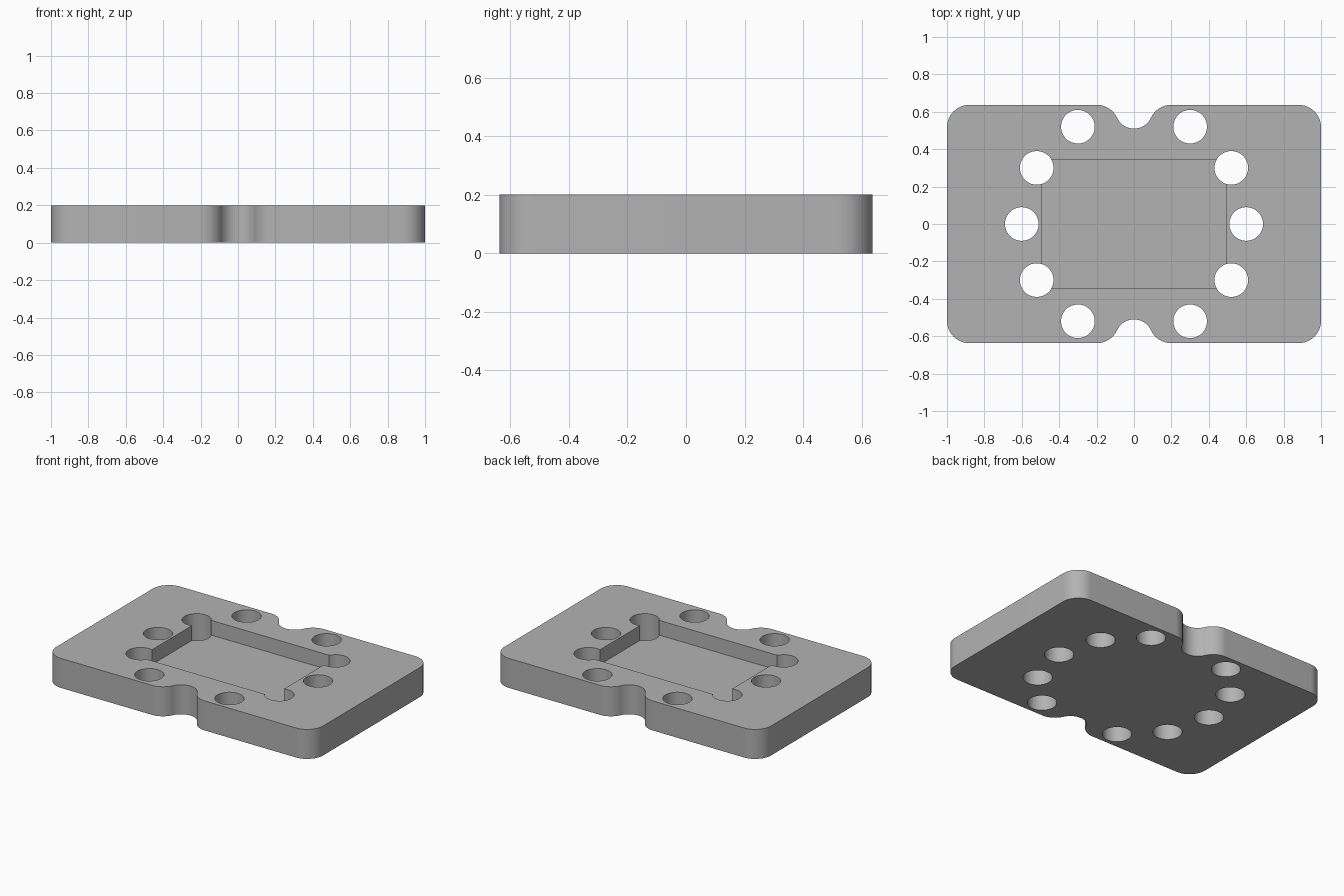
import bpy, bmesh, math

cube = bpy.data.objects.get("Cube")
if cube:
    bpy.data.objects.remove(cube, do_unlink=True)

HALF_X, HALF_Y, HEIGHT = 1.0, 0.637, 0.2
CORNER = 0.12                      # corner and notch fillet radius
NOTCH_R, NOTCH_Y = 0.1, 0.61       # notch circle
HOLE_R = 0.09
POCKET_X, POCKET_Y, POCKET_FLOOR = 0.495, 0.345, 0.1

grey = bpy.data.materials.new("machined grey")
grey.use_nodes = True
colour = (0.45, 0.45, 0.45, 1)
grey.diffuse_color = colour
grey.node_tree.nodes["Principled BSDF"].inputs["Base Color"].default_value = colour


def arc(cx, cy, r, start, end, steps=16):
    angles = [start + (end - start) * i / steps for i in range(steps + 1)]
    return [(cx + r * math.cos(a), cy + r * math.sin(a)) for a in angles]


def prisms(name, outlines, z0, z1):
    """Extrude closed counter-clockwise outlines into one object."""
    bm = bmesh.new()
    for outline in outlines:
        low = [bm.verts.new((x, y, z0)) for x, y in outline]
        high = [bm.verts.new((x, y, z1)) for x, y in outline]
        bm.faces.new(low[::-1])
        bm.faces.new(high)
        for i in range(len(low)):
            j = (i + 1) % len(low)
            bm.faces.new((low[i], low[j], high[j], high[i]))
    mesh = bpy.data.meshes.new(name)
    bm.to_mesh(mesh)
    bm.free()
    mesh.materials.append(grey)
    obj = bpy.data.objects.new(name, mesh)
    bpy.context.collection.objects.link(obj)
    return obj


# Quarter outline: rounded corner, notch fillet, half of the notch
fillet_y = HALF_Y - CORNER
drop = NOTCH_Y - fillet_y
fillet_x = math.sqrt((NOTCH_R + CORNER) ** 2 - drop ** 2)
lean = math.atan2(drop, fillet_x)
quarter = arc(HALF_X - CORNER, fillet_y, CORNER, 0, math.pi / 2)
quarter += arc(fillet_x, fillet_y, CORNER, math.pi / 2, math.pi - lean)
quarter += arc(0, NOTCH_Y, NOTCH_R, -lean, -math.pi / 2)[1:]

# Mirror the quarter into the full plate outline
half = quarter + [(-x, y) for x, y in quarter[-2::-1]]
plate = prisms("plate", [half + [(-x, -y) for x, y in half]], 0, HEIGHT)

# Cutters: central pocket and ring of through holes
pocket = prisms("pocket_cutter", [[(-POCKET_X, -POCKET_Y), (POCKET_X, -POCKET_Y),
                                   (POCKET_X, POCKET_Y), (-POCKET_X, POCKET_Y)]],
                POCKET_FLOOR, HEIGHT + 0.1)
centres = [(sx * x, sy * y) for x, y in ((0.3, 0.52), (0.52, 0.3))
           for sx in (-1, 1) for sy in (-1, 1)] + [(-0.6, 0), (0.6, 0)]
holes = prisms("hole_cutter", [arc(x, y, HOLE_R, 0, math.tau, 48)[:-1] for x, y in centres],
               -0.1, HEIGHT + 0.1)

bpy.ops.object.select_all(action="DESELECT")
plate.select_set(True)
bpy.context.view_layer.objects.active = plate
for cutter in (pocket, holes):
    cutter.hide_render = True
    mod = plate.modifiers.new(cutter.name, "BOOLEAN")
    mod.operation = "DIFFERENCE"
    mod.solver = "EXACT"
    mod.object = cutter
    bpy.ops.object.modifier_apply(modifier=mod.name)
    bpy.data.objects.remove(cutter, do_unlink=True)

bpy.ops.object.shade_smooth_by_angle(angle=math.radians(30))
